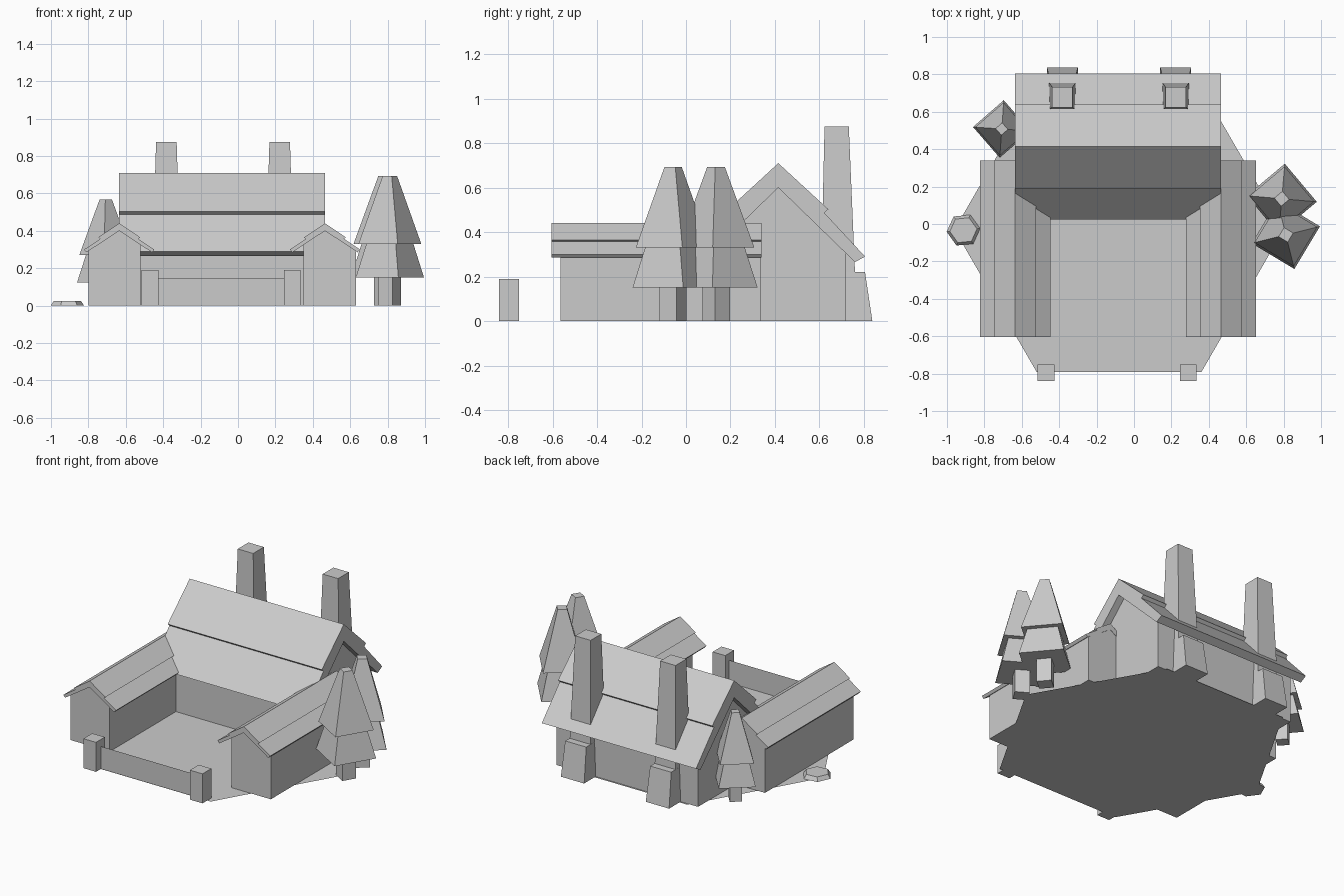
import bpy, bmesh
from math import cos, sin, pi, radians

if "Cube" in bpy.data.objects:
    bpy.data.objects.remove(bpy.data.objects["Cube"])

CX = -0.085      # symmetry line of the house
WING = 0.55      # wing ridge distance from it
RIDGE_Y = 0.415  # main ridge


def make(name, verts, faces):
    me = bpy.data.meshes.new(name)
    me.from_pydata(verts, [], faces)
    bm = bmesh.new()
    bm.from_mesh(me)
    bmesh.ops.recalc_face_normals(bm, faces=bm.faces)
    bm.to_mesh(me)
    bm.free()
    ob = bpy.data.objects.new(name, me)
    bpy.context.collection.objects.link(ob)
    return ob


def loft(name, low, high):
    """Closed solid between two matching rings."""
    n = len(low)
    sides = [(i, (i + 1) % n, n + (i + 1) % n, n + i) for i in range(n)]
    return make(name, low + high, sides + [tuple(range(n)), tuple(range(n, 2 * n))])


def extrude(name, profile, axis, a, b):
    """Extrude a (distance, z) profile along x or y."""
    def ring(t):
        return [(t, d, z) if axis == 'x' else (d, t, z) for d, z in profile]
    return loft(name, ring(a), ring(b))


def rect(x0, x1, y0, y1, z):
    return [(x0, y0, z), (x1, y0, z), (x1, y1, z), (x0, y1, z)]


def ring(x, y, z, r, n, rot):
    return [(x + r * cos(rot + 2 * pi * i / n), y + r * sin(rot + 2 * pi * i / n), z)
            for i in range(n)]


def gable(half, centre):
    """Mirror a half roof profile that runs ridge -> eave -> underside peak."""
    left = [(-d, z) for d, z in reversed(half[1:-1])]
    return [(centre + d, z) for d, z in half + left]


# Hexagonal yard
make("ground", ring(-0.08, -0.03, 0, 0.88, 6, 0), [tuple(range(6))])

# Main hall: walls and stepped two-course roof
extrude("main_walls", [(0.11, 0), (0.72, 0), (0.72, 0.305), (RIDGE_Y, 0.605), (0.11, 0.305)],
        'x', CX - 0.505, CX + 0.505)
main_half = [(0, 0.71), (0.225, 0.503), (0.207, 0.487), (0.39, 0.29), (0.345, 0.265), (0, 0.60)]
extrude("main_roof", gable(main_half, RIDGE_Y), 'x', CX - 0.55, CX + 0.55)

# Side wings: inner wall is set back under the eave
wing_half = [(0, 0.44), (0.112, 0.365), (0.102, 0.357), (0.188, 0.30), (0.175, 0.285), (0, 0.40)]
for side, label in ((-1, "left"), (1, "right")):
    cx = CX + side * WING
    walls = [(-0.115, 0), (0.165, 0), (0.165, 0.293), (0, 0.402), (-0.115, 0.326)]
    extrude(label + "_wing_walls", [(cx + side * d, z) for d, z in walls], 'y', -0.565, 0.338)
    extrude(label + "_wing_roof", gable(wing_half, cx), 'y', -0.605, 0.34)

# Chimneys with wide tapered bases
for x, label in ((-0.383, "left"), (0.223, "right")):
    loft(label + "_chimney", rect(x - 0.078, x + 0.078, 0.605, 0.765, 0.1),
         rect(x - 0.055, x + 0.055, 0.623, 0.732, 0.875))
    loft(label + "_chimney_base", rect(x - 0.083, x + 0.083, 0.68, 0.838, 0),
         rect(x - 0.075, x + 0.075, 0.68, 0.805, 0.22))

# Gate posts and thin front wall
for x, label in ((-0.47, "left"), (0.29, "right")):
    loft(label + "_post", rect(x - 0.045, x + 0.045, -0.84, -0.75, 0),
         rect(x - 0.045, x + 0.045, -0.84, -0.75, 0.19))
make("front_wall", [(-0.47, -0.79, 0), (0.29, -0.79, 0), (0.29, -0.79, 0.145), (-0.47, -0.79, 0.145)],
     [(0, 1, 2, 3)])

# Four-sided two-tier trees: x, y, scale, rotation
for i, (x, y, s, rot) in enumerate(((0.79, 0.135, 1, -5), (0.812, -0.058, 1, 14), (-0.707, 0.508, 0.82, -4))):
    a = radians(rot)
    for part, z0, r0, z1, r1 in (("trunk", 0, 0.062, 0.2, 0.062),
                                 ("lower_leaves", 0.15, 0.188, 0.36, 0.12),
                                 ("upper_leaves", 0.33, 0.173, 0.693, 0.04)):
        loft(f"tree_{i + 1}_{part}", ring(x, y, z0 * s, r0 * s, 4, a), ring(x, y, z1 * s, r1 * s, 4, a))

# Flat stone at the side
loft("stone", ring(-0.912, -0.033, 0, 0.09, 6, 0.1), ring(-0.912, -0.033, 0.025, 0.073, 6, 0.1))
